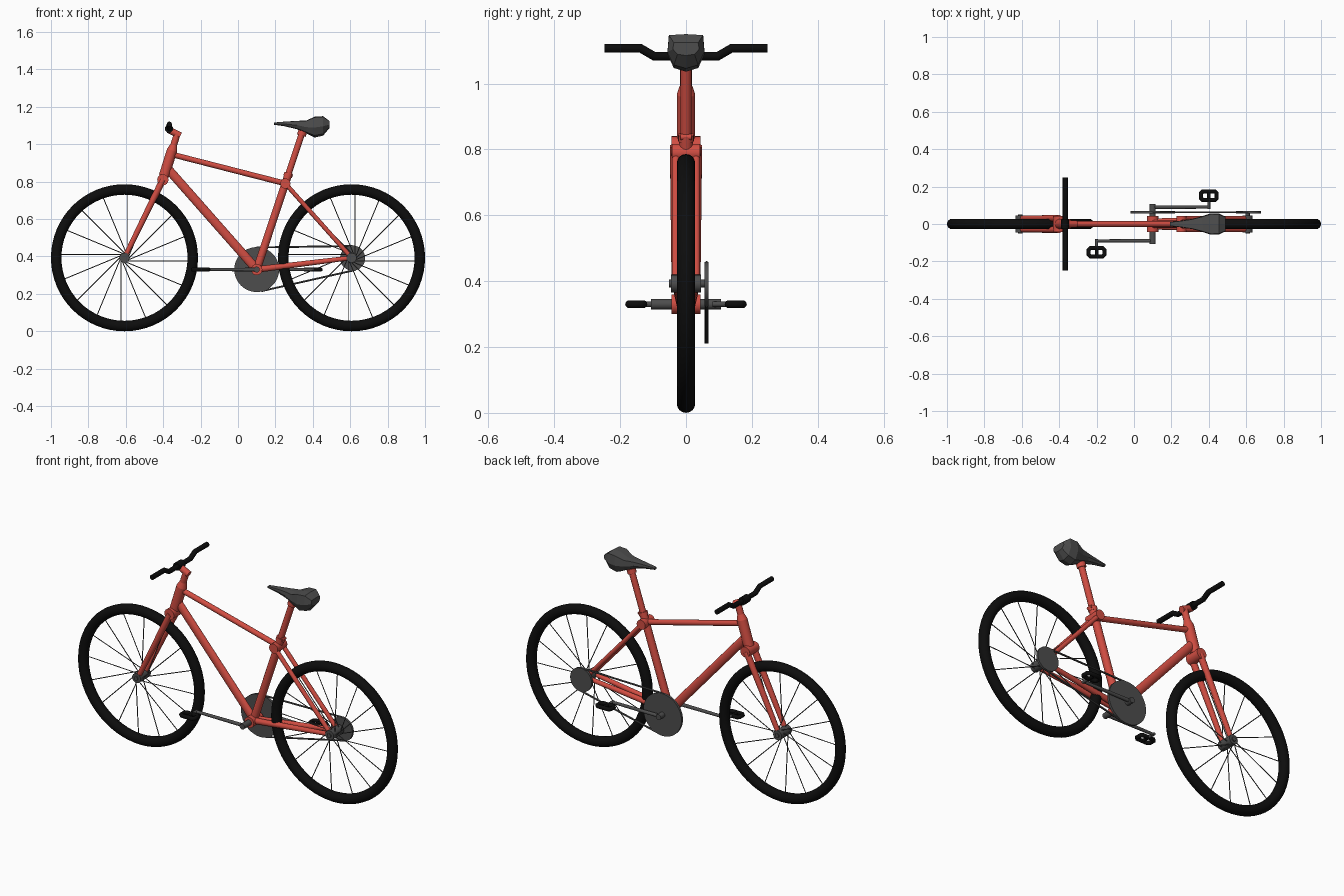
import bpy, bmesh, math
from mathutils import Vector, Matrix

if "Cube" in bpy.data.objects:
    bpy.data.objects.remove(bpy.data.objects["Cube"])


def material(name, rgb):
    m = bpy.data.materials.new(name)
    m.diffuse_color = (*rgb, 1)
    m.use_nodes = True
    m.node_tree.nodes["Principled BSDF"].inputs["Base Color"].default_value = m.diffuse_color
    return m


RED = material("red_paint", (0.64, 0.075, 0.055))
GREY = material("dark_grey", (0.075, 0.075, 0.075))
BLACK = material("black_rubber", (0.004, 0.004, 0.004))


def tube(bm, a, b, r1, r2=None, seg=16):
    a, b = Vector(a), Vector(b)
    d = b - a
    rot = d.to_track_quat('Z', 'Y').to_matrix().to_4x4()
    bmesh.ops.create_cone(bm, cap_ends=True, segments=seg, radius1=r1,
                          radius2=r1 if r2 is None else r2, depth=d.length,
                          matrix=Matrix.Translation((a + b) / 2) @ rot)


def finish(name, bm, mat, smooth=True):
    me = bpy.data.meshes.new(name)
    bm.to_mesh(me)
    bm.free()
    ob = bpy.data.objects.new(name, me)
    bpy.context.collection.objects.link(ob)
    me.materials.append(mat)
    if smooth:
        bpy.ops.object.select_all(action='DESELECT')
        ob.select_set(True)
        bpy.context.view_layer.objects.active = ob
        bpy.ops.object.shade_smooth_by_angle(angle=math.radians(40))
    return ob


def part(name, mat, *tubes):
    bm = bmesh.new()
    for t in tubes:
        tube(bm, *t)
    return finish(name, bm, mat)


def pipe(name, pts, r, mat, cyclic=False):
    cu = bpy.data.curves.new(name, 'CURVE')
    cu.dimensions = '3D'
    cu.bevel_depth, cu.bevel_resolution, cu.use_fill_caps = r, 3, True
    sp = cu.splines.new('POLY')
    sp.points.add(len(pts) - 1)
    for p, c in zip(sp.points, pts):
        p.co = (*c, 1)
    sp.use_cyclic_u = cyclic
    cu.materials.append(mat)
    ob = bpy.data.objects.new(name, cu)
    bpy.context.collection.objects.link(ob)
    return ob


FRONT, REAR = Vector((-0.607, 0, 0.393)), Vector((0.607, 0, 0.393))
BB, SEAT = Vector((0.10, 0, 0.33)), Vector((0.253, 0, 0.79))
CROWN, STEM = Vector((-0.402, 0, 0.81)), Vector((-0.325, 0, 1.055))

# Wheels: tyre, spokes, hub
for label, c in (("front", FRONT), ("rear", REAR)):
    bm = bmesh.new()
    n, k = 64, 16
    ring = [[bm.verts.new(c + Vector((
        (0.365 + 0.028 * math.cos(v)) * math.cos(u), 0.028 * math.sin(v),
        (0.365 + 0.028 * math.cos(v)) * math.sin(u))))
        for v in (math.tau * j / k for j in range(k))]
        for u in (math.tau * i / n for i in range(n))]
    for i in range(n):
        for j in range(k):
            bm.faces.new((ring[i][j], ring[i][(j + 1) % k],
                          ring[(i + 1) % n][(j + 1) % k], ring[(i + 1) % n][j]))
    bmesh.ops.recalc_face_normals(bm, faces=bm.faces)
    finish(label + "_tyre", bm, BLACK)

    bm = bmesh.new()
    for i in range(16):
        a = math.tau * i / 16
        out = Vector((math.cos(a), 0, math.sin(a)))
        side = Vector((math.sin(a), 0, -math.cos(a))) * 0.018
        y = Vector((0, 0.025 if i % 2 else -0.025, 0))
        tube(bm, c + side + y, c + out * 0.345 + side, 0.0025, None, 6)
    finish(label + "_spokes", bm, GREY)
    Y = Vector((0, 1, 0))
    part(label + "_hub", GREY, (c - Y * 0.046, c + Y * 0.046, 0.027),
         (c - Y * 0.052, c + Y * (0.06 if c is REAR else 0.052), 0.012))

# Fork: crown, two blades, steerer
side = [Vector((0, s * 0.031, 0)) for s in (-1, 1)]
wide = Vector((0, 0.044, 0))
part("fork", RED, (CROWN - wide, CROWN + wide, 0.03, None, 24), (CROWN, STEM, 0.018),
     *[(FRONT + s, CROWN + s, 0.013, 0.018) for s in side])

# Head tube with tapered upper end, and stem
ax = (STEM - CROWN).normalized()
part("head_tube", RED, (CROWN + ax * 0.02, CROWN + ax * 0.165, 0.028),
     (CROWN + ax * 0.165, CROWN + ax * 0.195, 0.028, 0.018))
part("stem", RED, ((-0.372, 0, 1.078), (-0.308, 0, 1.046), 0.018))

# Main frame tubes; the down tube is a narrow oval
post = (SEAT - BB).normalized()
part("top_tube", RED, ((-0.352, 0, 0.945), SEAT, 0.015))
part("down_tube", RED, ((-0.378, 0, 0.872), BB, 0.024)).scale.y = 0.7
part("seat_tube", RED, (BB, SEAT + post * 0.05, 0.021))
part("seat_cluster", RED, (SEAT - wide * 0.98, SEAT + wide * 0.98, 0.027, None, 24))
part("bottom_bracket", RED, (BB - wide, BB + wide, 0.03, None, 24))
part("seat_stays", RED, *[(SEAT + s, REAR + s, 0.012) for s in side])
part("chain_stays", RED, *[(BB + s * 0.4, REAR + s, 0.017, 0.012) for s in side])

# Seat post with collar and saddle clamp
part("seat_post", RED, (SEAT, SEAT + post * 0.31, 0.017),
     (SEAT + post * 0.27, SEAT + post * 0.295, 0.024))
collar = SEAT + post * 0.05
part("seat_collar", RED, (collar - post * 0.012, collar + post * 0.008, 0.024),
     (collar + Vector((0.015, -0.016, 0)), collar + Vector((0.015, 0.016, 0)), 0.009))

# Saddle: faceted loft of x, half width, top, bottom
bm = bmesh.new()
rings = []
for x, w, t, b in ((0.192, 0.010, 1.116, 1.104), (0.25, 0.017, 1.121, 1.096),
                   (0.315, 0.028, 1.125, 1.080), (0.365, 0.042, 1.127, 1.058),
                   (0.41, 0.057, 1.147, 1.036), (0.455, 0.056, 1.150, 1.046),
                   (0.488, 0.040, 1.125, 1.085)):
    h = t - b
    half = [(0.92 * w, t - 0.03 * h), (w, b + 0.48 * h), (0.65 * w, b + 0.1 * h)]
    prof = [(0, t)] + half + [(0, b)] + [(-y, z) for y, z in reversed(half)]
    rings.append([bm.verts.new((x, y, z)) for y, z in prof])
for r, s in zip(rings, rings[1:]):
    for j in range(8):
        bm.faces.new((r[j], r[(j + 1) % 8], s[(j + 1) % 8], s[j]))
bm.faces.new(rings[0])
bm.faces.new(rings[-1])
bmesh.ops.recalc_face_normals(bm, faces=bm.faces)
finish("saddle", bm, GREY, smooth=False)

# Handlebar and clamp
bar = [(0.248, 1.107), (0.138, 1.107), (0.097, 1.083)]
pipe("handlebar", [(-0.367, -y, z) for y, z in bar] +
     [(-0.367, y, z) for y, z in reversed(bar)], 0.014, BLACK)
part("handlebar_clamp", BLACK, ((-0.369, -0.025, 1.083), (-0.369, 0.025, 1.083), 0.022))

# Cranks and pedals on opposite sides
part("crank_axle", GREY, (BB + Vector((0, -0.106, 0)), BB + Vector((0, 0.106, 0)), 0.016))
for label, s in (("left", 1), ("right", -1)):
    tip = BB + Vector((s * 0.30, s * 0.09, 0))
    part(label + "_crank_arm", GREY, (BB + Vector((0, s * 0.09, 0)), tip, 0.010, 0.008),
         (tip - Vector((0, s * 0.009, 0)), tip + Vector((0, s * 0.04, 0)), 0.008))
    mid = tip + Vector((0, s * 0.061, 0))
    loop = [(0.042, 0.013), (0.032, 0.023), (-0.032, 0.023), (-0.042, 0.013),
            (-0.042, -0.013), (-0.032, -0.023), (0.032, -0.023), (0.042, -0.013)]
    pipe(label + "_pedal", [mid + Vector((x, y, 0)) for x, y in loop], 0.0115, BLACK, True)
    part(label + "_pedal_axle", BLACK,
         (mid - Vector((0, 0.028, 0)), mid + Vector((0, 0.028, 0)), 0.009))

# Chainring, rear sprocket and the two chain runs
COG = REAR + Vector((0.006, 0, -0.002))
for name, c, r in (("chainring", BB, 0.12), ("rear_sprocket", COG, 0.067)):
    part(name, GREY, (c + Vector((0, 0.056, 0)), c + Vector((0, 0.069, 0)), r, None, 48))
d = COG - BB
phi, spread = math.atan2(d.z, d.x), math.acos(0.053 / d.length)
runs = []
for s in (1, -1):
    a = phi + s * spread
    n = Vector((math.cos(a), 0, math.sin(a)))
    y = Vector((0, 0.0625, 0))
    runs.append((BB + n * 0.118 + y, COG + n * 0.065 + y, 0.005, None, 8))
part("chain", GREY, *runs)
